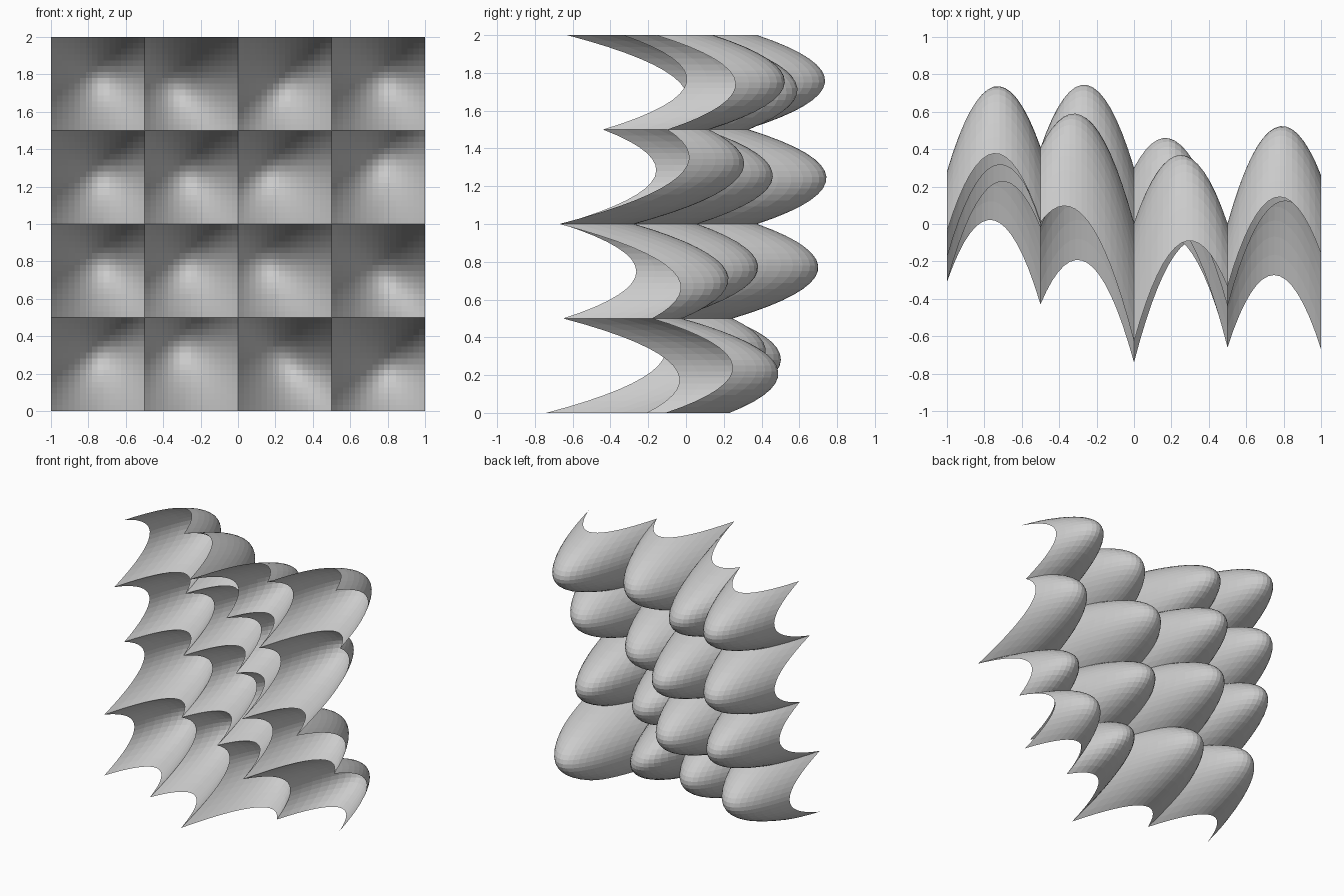
import bpy, bmesh

if "Cube" in bpy.data.objects:
    bpy.data.objects.remove(bpy.data.objects["Cube"])

# Depth (y) of the pointed corners: one row per height z = 0, 0.5, 1, 1.5, 2; columns x = -1 .. 1
CORNERS = [
    [-0.31, -0.43, -0.74, -0.21, -0.11],
    [-0.31, -0.02, -0.27, -0.65, -0.18],
    [-0.05,  0.00, -0.03, -0.66, -0.67],
    [-0.18,  0.03, -0.15, -0.44, -0.10],
    [-0.04,  0.01, -0.63, -0.335, -0.16],
]
CELLS, STEPS, SIZE = 4, 16, 0.5
BULGE = 0.392


def lerp(a, b, t):
    return a + (b - a) * t


def swell(a, b):
    # arch height between two corners, lower when the span is steep
    return BULGE - (b - a) ** 2 / 6.5


def depth(i, j):
    # puffed patch: flat blend of four corners plus an arch in each direction
    cx, cz = min(i // STEPS, CELLS - 1), min(j // STEPS, CELLS - 1)
    u, v = i / STEPS - cx, j / STEPS - cz
    a, b = CORNERS[cz][cx:cx + 2]
    c, d = CORNERS[cz + 1][cx:cx + 2]
    flat = lerp(lerp(a, b, u), lerp(c, d, u), v)
    arch_x = lerp(swell(a, b), swell(c, d), v) * 4 * u * (1 - u)
    arch_z = lerp(swell(a, c), swell(b, d), u) * 4 * v * (1 - v)
    return flat + arch_x + arch_z


# Quilted sheet of sixteen bulging pockets
n = CELLS * STEPS
bm = bmesh.new()
grid = [[bm.verts.new((i * SIZE / STEPS - 1, depth(i, j), j * SIZE / STEPS))
         for i in range(n + 1)] for j in range(n + 1)]
for j in range(n):
    for i in range(n):
        bm.faces.new((grid[j][i], grid[j][i + 1], grid[j + 1][i + 1], grid[j + 1][i]))
mesh = bpy.data.meshes.new("pocketed_panel")
bm.to_mesh(mesh)
bm.free()
panel = bpy.data.objects.new("pocketed_panel", mesh)
bpy.context.collection.objects.link(panel)
